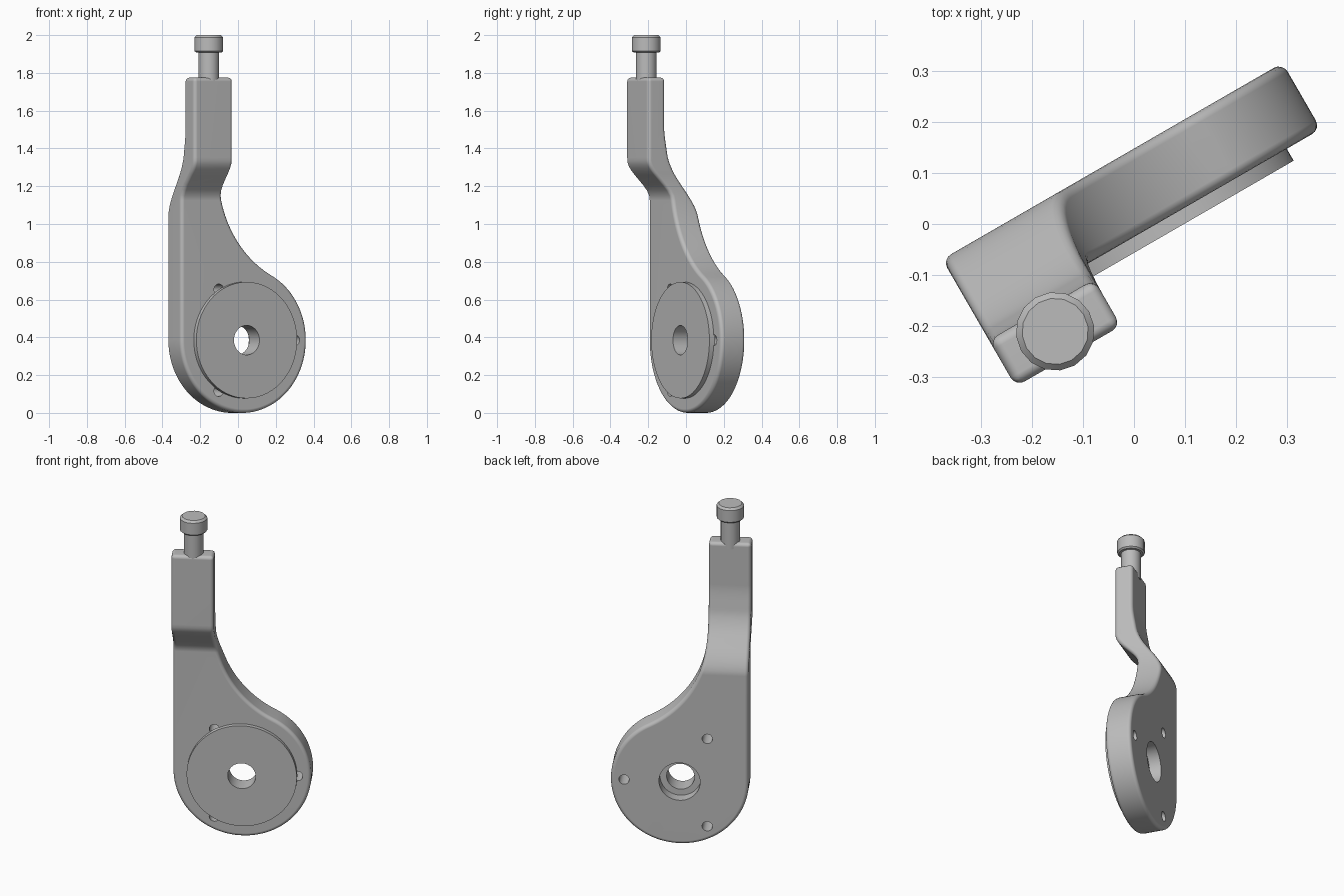
import bpy, bmesh
from math import sin, cos, pi, radians, sqrt, asin, atan2, degrees
from mathutils import Matrix

cube = bpy.data.objects.get("Cube")
if cube:
    bpy.data.objects.remove(cube, do_unlink=True)

TURN = radians(30)            # whole part is turned about the vertical
R = 0.385                     # radius of the round end
CU, CZ = 0.025, R             # centre of the round end (along the plate, up)
LEFT, RIGHT = CU - R, -0.122  # arm edges
FILLET = 0.6                  # concave curve joining arm and round end
TOP = 1.775
FRONT, BACK = -0.022, 0.128   # plate faces

metal = bpy.data.materials.new("grey metal")
metal.use_nodes = True
metal.diffuse_color = (0.5, 0.5, 0.5, 1)
metal.node_tree.nodes["Principled BSDF"].inputs["Base Color"].default_value = (0.5, 0.5, 0.5, 1)


def make(name, bm):
    bmesh.ops.recalc_face_normals(bm, faces=bm.faces)
    mesh = bpy.data.meshes.new(name)
    bm.to_mesh(mesh)
    bm.free()
    mesh.materials.append(metal)
    ob = bpy.data.objects.new(name, mesh)
    ob.rotation_euler.z = TURN
    bpy.context.collection.objects.link(ob)
    return ob


def disc(name, u, z, radius, v0, v1, sides=64):
    """Cylinder lying along the thickness of the plate."""
    bm = bmesh.new()
    place = Matrix.Translation((u, (v0 + v1) / 2, z)) @ Matrix.Rotation(pi / 2, 4, 'X')
    bmesh.ops.create_cone(bm, cap_ends=True, segments=sides, radius1=radius,
                          radius2=radius, depth=v1 - v0, matrix=place)
    return make(name, bm)


def apply(ob, mod):
    bpy.context.view_layer.update()
    with bpy.context.temp_override(object=ob, active_object=ob, selected_objects=[ob]):
        bpy.ops.object.modifier_apply(modifier=mod.name)


def cut(ob, tool):
    mod = ob.modifiers.new("cut", 'BOOLEAN')
    mod.operation, mod.solver, mod.object = 'DIFFERENCE', 'EXACT', tool
    apply(ob, mod)
    bpy.data.objects.remove(tool, do_unlink=True)


def smooth(ob):
    for p in ob.data.polygons:
        p.use_smooth = True
    ob.data.set_sharp_from_angle(angle=radians(38))
    ob.modifiers.new("normals", 'WEIGHTED_NORMAL').keep_sharp = True


def step(z, a, b):
    t = min(1, max(0, (z - a) / (b - a)))
    return t * t * (3 - 2 * t)


# Concave curve: tangent to the round end and to the arm edge
AU = RIGHT + FILLET
AZ = CZ + sqrt((R + FILLET) ** 2 - (AU - CU) ** 2)
join = atan2(AZ - CZ, AU - CU)
join_z = CZ + R * sin(join)

# Heights of the cross-sections
heights = [CZ + R * sin(radians(a)) for a in range(-87, int(degrees(join)), 3)]
drop = asin((AZ - join_z) / FILLET)
heights += [AZ - FILLET * sin(drop * (1 - i / 24)) for i in range(25)]
heights += [AZ + (1.52 - AZ) * i / 14 for i in range(1, 15)] + [TOP]


def section(z):
    half = sqrt(max(0, R * R - (z - CZ) ** 2))
    left = CU - half if z < CZ else LEFT
    if z < join_z - 1e-5:
        right = CU + half
    elif z < AZ:
        right = AU - sqrt(FILLET ** 2 - (AZ - z) ** 2)
    else:
        right = RIGHT
    front = FRONT - 0.138 * step(z, 1.13, 1.34)
    back = BACK - 0.158 * step(z, 1.04, 1.37) - 0.025 * step(z, 1.3, 1.52)
    return [(left, front, z), (right, front, z), (right, back, z), (left, back, z)]


# Cranked arm with round end
bm = bmesh.new()
rings = [[bm.verts.new(c) for c in section(z)] for z in heights]
for a, b in zip(rings, rings[1:]):
    for i in range(4):
        j = (i + 1) % 4
        bm.faces.new((a[i], a[j], b[j], b[i]))
bm.faces.new(rings[0])
bm.faces.new(rings[-1])
bmesh.ops.recalc_face_normals(bm, faces=bm.faces)
bmesh.ops.dissolve_limit(bm, angle_limit=radians(0.4), verts=bm.verts, edges=bm.edges)
arm = make("arm", bm)
bev = arm.modifiers.new("round_edges", 'BEVEL')
bev.width, bev.segments = 0.02, 4
bev.limit_method, bev.angle_limit = 'ANGLE', radians(40)
bev.use_clamp_overlap = False
apply(arm, bev)

# Shaft hole, counterbore in the back and three screw holes
cut(arm, disc("shaft_cutter", CU, CZ, 0.078, -0.3, 0.3))
cut(arm, disc("counterbore_cutter", CU, CZ, 0.115, 0.06, 0.3))
for k in range(3):
    a = k * 2 * pi / 3
    cut(arm, disc("screw_cutter", CU + 0.31 * cos(a), CZ + 0.31 * sin(a), 0.029, -0.3, 0.3, 24))
smooth(arm)

# Raised round pad on the front
pad = disc("front_pad", CU, CZ, 0.308, -0.049, -0.015, 72)
cut(pad, disc("pad_cutter", CU, CZ, 0.078, -0.3, 0.3))
smooth(pad)

# Headed pin on top of the arm, turned from a profile
bm = bmesh.new()
profile = [(0, 1.74), (0.055, 1.74), (0.055, 1.908), (0.068, 1.908), (0.077, 1.916),
           (0.077, 1.988), (0.065, 2.0), (0, 2.0)]
pts = [bm.verts.new((r, 0, z)) for r, z in profile]
edges = [bm.edges.new(p) for p in zip(pts, pts[1:])]
bmesh.ops.spin(bm, geom=pts + edges, axis=(0, 0, 1), cent=(0, 0, 0),
               angle=2 * pi, steps=16, use_duplicate=False)
bmesh.ops.remove_doubles(bm, verts=bm.verts, dist=1e-4)
bmesh.ops.translate(bm, verts=bm.verts, vec=(-0.239, -0.105, 0))
smooth(make("top_pin", bm))
